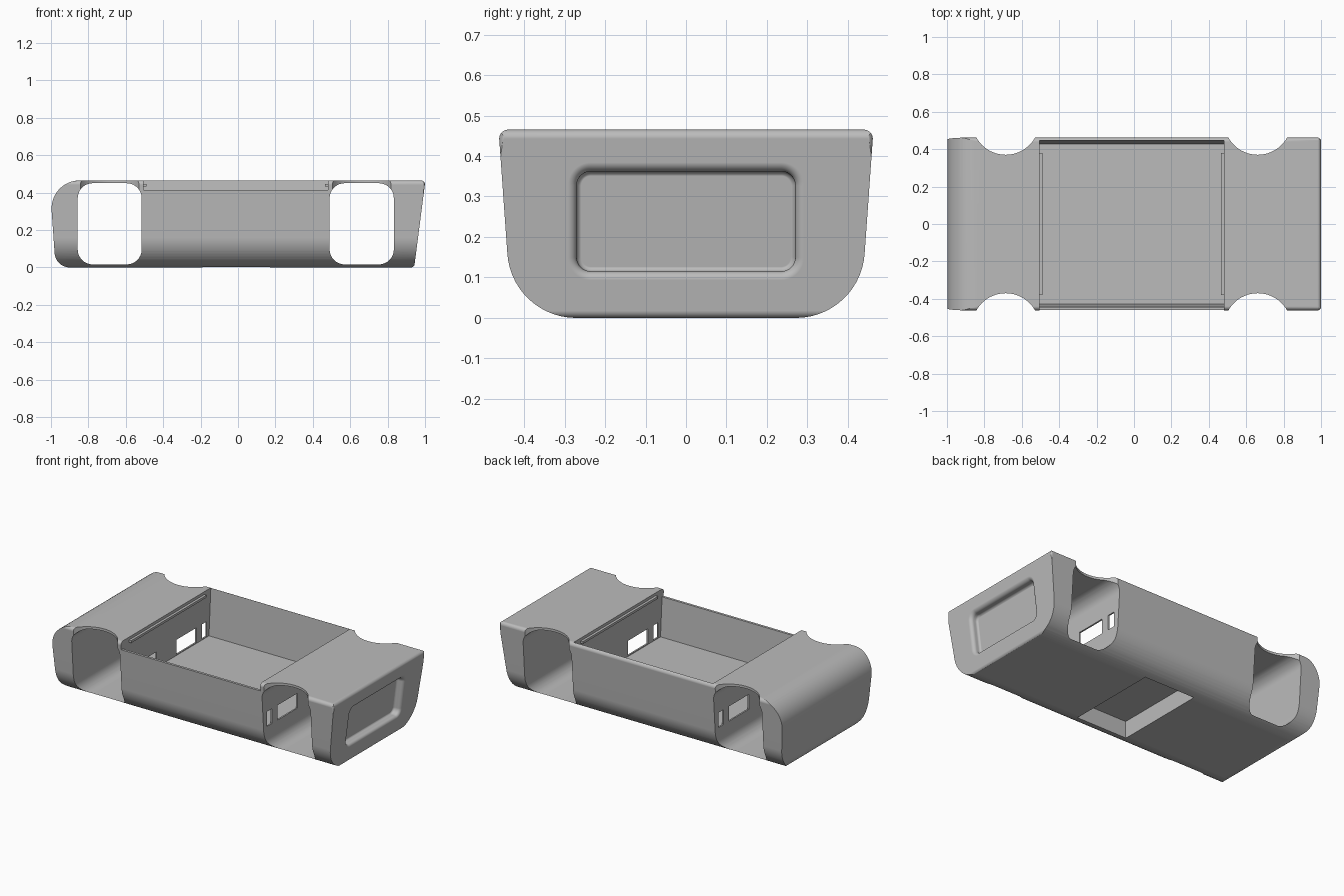
import bpy, bmesh
from math import sin, cos, pi, atan2, tan
from mathutils import Vector

if "Cube" in bpy.data.objects:
    bpy.data.objects.remove(bpy.data.objects["Cube"], do_unlink=True)

grey = bpy.data.materials.new("plain_grey")
grey.use_nodes = True
grey.diffuse_color = (0.5, 0.5, 0.5, 1)
grey.node_tree.nodes["Principled BSDF"].inputs["Base Color"].default_value = (0.5, 0.5, 0.5, 1)


def fillet(corners, steps=14):
    """Round a convex outline given as (u, v, radius) corners."""
    out = []
    for i, (u, v, r) in enumerate(corners):
        p = Vector((u, v))
        if r == 0:
            out.append(p)
            continue
        a = (Vector(corners[i - 1][:2]) - p).normalized()
        b = (Vector(corners[(i + 1) % len(corners)][:2]) - p).normalized()
        half = a.angle(b) / 2
        centre = p + (a + b).normalized() * (r / sin(half))
        start = p + a * (r / tan(half)) - centre
        end = p + b * (r / tan(half)) - centre
        a0 = atan2(start.y, start.x)
        sweep = (atan2(end.y, end.x) - a0 + pi) % (2 * pi) - pi
        for k in range(steps + 1):
            t = a0 + sweep * k / steps
            out.append(centre + Vector((cos(t), sin(t))) * r)
    return out


def rect(u0, u1, v0, v1, r=0):
    return fillet([(u0, v0, r), (u1, v0, r), (u1, v1, r), (u0, v1, r)])


def loft(name, rings):
    """Closed solid through rings of equal point count."""
    bm = bmesh.new()
    rows = [[bm.verts.new(p) for p in ring] for ring in rings]
    n = len(rows[0])
    for lo, hi in zip(rows, rows[1:]):
        for i in range(n):
            j = (i + 1) % n
            bm.faces.new((lo[i], lo[j], hi[j], hi[i]))
    bm.faces.new(rows[0])
    bm.faces.new(rows[-1])
    bmesh.ops.recalc_face_normals(bm, faces=bm.faces)
    mesh = bpy.data.meshes.new(name)
    bm.to_mesh(mesh)
    bm.free()
    mesh.materials.append(grey)
    ob = bpy.data.objects.new(name, mesh)
    bpy.context.collection.objects.link(ob)
    return ob


def prism(name, outline, axis, lo, hi):
    place = {"x": lambda p, d: (d, p[0], p[1]),
             "y": lambda p, d: (p[0], d, p[1]),
             "z": lambda p, d: (p[0], p[1], d)}[axis]
    return loft(name, [[place(p, d) for p in outline] for d in (lo, hi)])


def combine(target, tool, operation="DIFFERENCE"):
    mod = target.modifiers.new("cut", "BOOLEAN")
    mod.operation, mod.solver, mod.object = operation, "EXACT", tool
    bpy.context.view_layer.objects.active = target
    bpy.ops.object.modifier_apply(modifier=mod.name)
    bpy.data.objects.remove(tool, do_unlink=True)


TOP, FLOOR = 0.465, 0.165
X0, X1 = -0.505, 0.48          # tray ends

# Outer shell: cross-section, side profile and plan intersected
shell = prism("housing", fillet([(-0.43, 0, 0.17), (0.43, 0, 0.17),
                                 (0.463, TOP, 0.022), (-0.463, TOP, 0.022)]), "x", -1.1, 1.1)
side = prism("side_profile", fillet([(-0.975, 0, 0.08), (0.942, 0, 0.02),
                                     (1.002, TOP, 0.02), (-1.008, TOP, 0.15)]), "y", -0.6, 0.6)
plan = prism("plan_profile", rect(-1.001, 1.001, -0.462, 0.462, 0.02), "z", -0.1, 0.6)
combine(shell, side, "INTERSECT")
combine(shell, plan, "INTERSECT")

# Cross tunnels with scooped roof edges
for a, b in ((-0.857, -0.515), (0.49, 0.833)):
    combine(shell, prism("tunnel", rect(a, b, 0.016, 0.45, 0.08), "y", -0.7, 0.7))
    mid = (a + b) / 2
    for s in (-1, 1):
        circle = [(mid + 0.18 * cos(k * pi / 32), s * 0.55 + 0.18 * sin(k * pi / 32))
                  for k in range(64)]
        combine(shell, prism("scoop", circle, "z", 0.2, 0.6))

# Open tray with leaning long walls, and a lowered front wall
tray = [(-0.428, FLOOR), (0.428, FLOOR), (0.449, 0.5), (-0.449, 0.5)]
combine(shell, prism("tray_cut", tray, "x", X0, X1))
combine(shell, prism("front_wall_cut", rect(X0, X1, 0.415, 0.6), "y", -0.6, -0.4))

# Connector windows through both tray ends
for s in (-1, 1):
    for centre, half in ((0.2, 0.1), (0.38, 0.025)):
        y = s * centre
        combine(shell, prism("window", rect(y - half, y + half, 0.17, 0.265), "x", -0.6, 0.6))

# Rectangular recess under the floor
combine(shell, prism("base_recess", rect(-0.19, 0.17, -0.3, 0.3), "z", -0.1, 0.11))


# End pocket with a rounded rim, following the sloped end face
def pocket_ring(grow, depth):
    outline = rect(-0.27 - grow, 0.27 + grow, 0.115 - grow, 0.362 + grow, 0.035 + grow)
    return [(1.002 - (TOP - p.y) * 0.129 - depth, p.x, p.y) for p in outline]


R = 0.022
rings = [pocket_ring(R, -0.05)]
rings += [pocket_ring(R * (1 - sin(t)), R * (1 - cos(t))) for t in (k * pi / 12 for k in range(7))]
rings += [pocket_ring(R * (cos(t) - 1) * 0.7, 0.035 + R * sin(t) * 0.7)
          for t in (k * pi / 12 for k in range(6))]
combine(shell, loft("pocket", rings))

# Smooth shading with crisp edges
bpy.ops.object.select_all(action="DESELECT")
shell.select_set(True)
bpy.context.view_layer.objects.active = shell
bpy.ops.object.shade_smooth_by_angle(angle=pi / 6)
weighted = shell.modifiers.new("even_shading", "WEIGHTED_NORMAL")
weighted.keep_sharp = True

# Lid rails on the tray ends
for name, a, b in (("right_lid_rail", X0 - 0.004, X0 + 0.016),
                   ("left_lid_rail", X1 - 0.016, X1 + 0.004)):
    prism(name, rect(a, b, 0.432, 0.447), "y", -0.38, 0.38)
